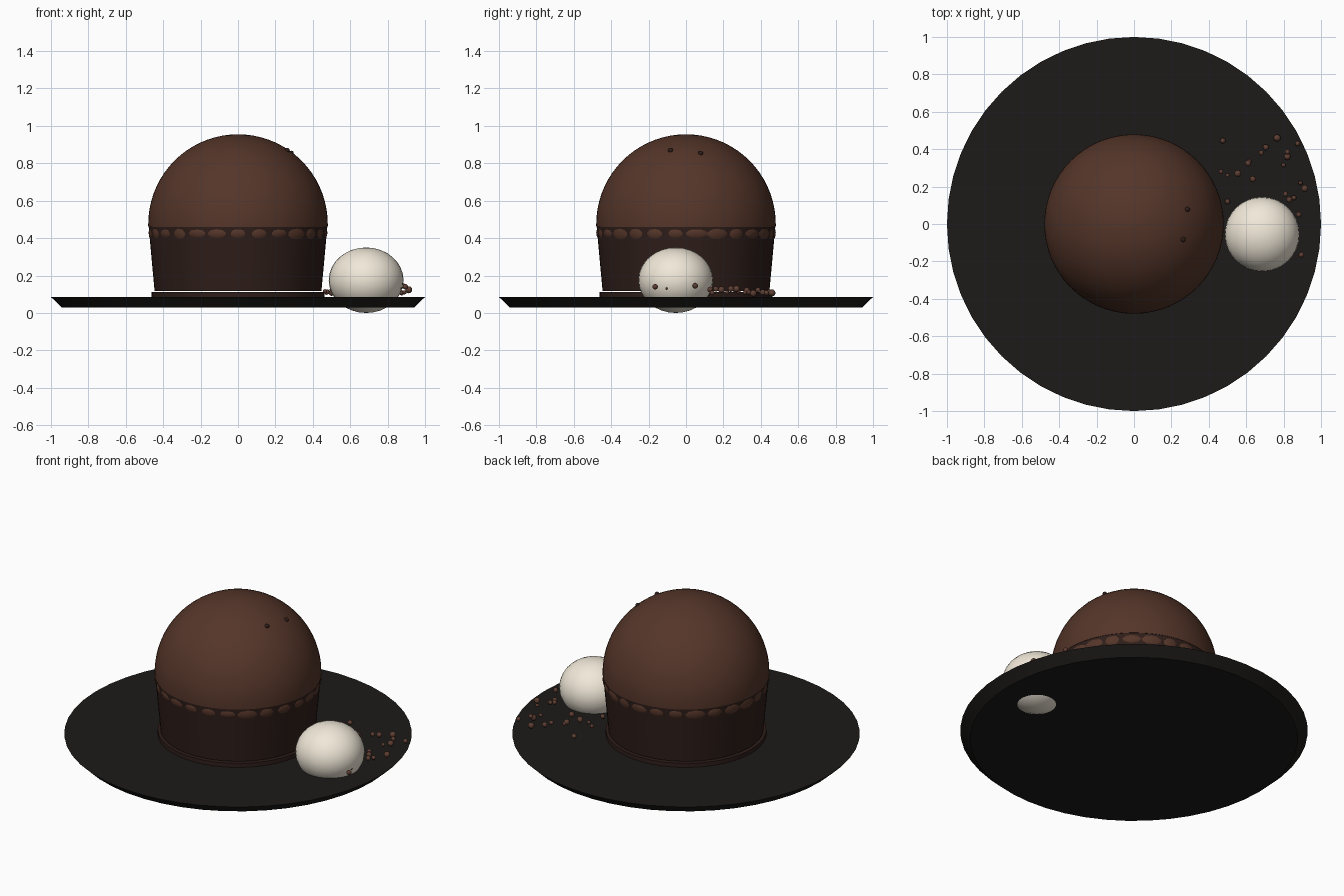
import bpy, math, random
from mathutils import Vector

if "Cube" in bpy.data.objects:
    bpy.data.objects.remove(bpy.data.objects["Cube"])

random.seed(4)


def material(name, rgb):
    m = bpy.data.materials.new(name)
    m.diffuse_color = (*rgb, 1)
    m.use_nodes = True
    m.node_tree.nodes["Principled BSDF"].inputs["Base Color"].default_value = m.diffuse_color
    return m


CHOCOLATE = material("chocolate", (0.09, 0.036, 0.022))
DARK_CAKE = material("dark_cake", (0.028, 0.013, 0.010))
SLATE = material("slate", (0.012, 0.011, 0.010))
CREAM = material("cream", (0.88, 0.81, 0.69))
CRUMB = material("crumb", (0.11, 0.048, 0.032))


def finish(name, mat, smooth=35):
    ob = bpy.context.object
    ob.name = name
    ob.data.materials.append(mat)
    if smooth:
        bpy.ops.object.shade_smooth_by_angle(angle=math.radians(smooth))
    return ob


def frustum(name, r_low, r_high, z_low, z_high, sides, mat, smooth=35):
    bpy.ops.mesh.primitive_cone_add(vertices=sides, radius1=r_low, radius2=r_high,
                                    depth=z_high - z_low, location=(0, 0, (z_low + z_high) / 2))
    return finish(name, mat, smooth)


def ellipsoid(name, loc, size, mat, turn=0, segments=32, rings=16):
    bpy.ops.mesh.primitive_uv_sphere_add(segments=segments, ring_count=rings, radius=1,
                                         location=loc, rotation=(0, 0, turn))
    bpy.context.object.scale = size
    return finish(name, mat, 60)


def lathe(name, profile, sides, mat):
    verts, faces = [(0, 0, profile[-1][1]), (0, 0, profile[0][1])], []
    for r, z in profile:
        for i in range(sides):
            a = 2 * math.pi * i / sides
            verts.append((r * math.cos(a), r * math.sin(a), z))
    last = 2 + (len(profile) - 1) * sides
    for i in range(sides):
        j = (i + 1) % sides
        for k in range(len(profile) - 1):
            p = 2 + k * sides
            faces.append((p + i, p + j, p + sides + j, p + sides + i))
        faces.append((last + i, last + j, 0))
        faces.append((2 + j, 2 + i, 1))
    me = bpy.data.meshes.new(name)
    me.from_pydata(verts, [], faces)
    ob = bpy.data.objects.new(name, me)
    bpy.context.collection.objects.link(ob)
    bpy.context.view_layer.objects.active = ob
    bpy.ops.object.select_all(action='DESELECT')
    ob.select_set(True)
    return finish(name, mat)


# Plate with sloping underside rim
frustum("plate", 0.942, 1.0, 0.03, 0.085, 48, SLATE, 30)

# Cake: thin foot, tapered body and rounded glaze
frustum("cake_foot", 0.462, 0.462, 0.084, 0.111, 64, DARK_CAKE)
frustum("cake_body", 0.446, 0.478, 0.116, 0.465, 64, DARK_CAKE)
R, ZC = 0.48, 0.475
dome = [(math.sqrt(R * R - 0.015 ** 2), 0.46)]
dome += [(R * math.cos(a), ZC + R * math.sin(a))
         for a in (math.radians(90) * k / 18 for k in range(18))]
dome.append((0.002, ZC + R))
lathe("glaze_dome", dome, 64, CHOCOLATE)

# Glaze drips half sunk into the cake wall
DRIPS = 26
for i in range(DRIPS):
    a = 2 * math.pi * i / DRIPS - math.pi / 2
    length = random.uniform(0.038, 0.052)
    ellipsoid("glaze_drip", (0.449 * math.cos(a), 0.449 * math.sin(a), 0.428),
              (0.031, random.uniform(0.06, 0.085), length), CHOCOLATE, a, 16, 10)

# Ice cream scoop, slightly sunk through the plate
ellipsoid("ice_cream_scoop", (0.685, -0.055, 0.175), (0.2, 0.2, 0.175), CREAM)


def crumb(name, x, y, z, r, mat):
    bpy.ops.mesh.primitive_ico_sphere_add(subdivisions=2, radius=r, location=(x, y, z))
    finish(name, mat, 60)


# Crumbs scattered beside the scoop
SPOTS = [(.475, .445), (.765, .46), (.875, .43), (.705, .41), (.82, .385), (.68, .38),
         (.82, .36), (.80, .315), (.61, .325), (.617, .335), (.465, .28), (.50, .26),
         (.555, .27), (.635, .24), (.89, .22), (.913, .19), (.81, .16), (.83, .13),
         (.855, .14), (.50, .12)]
for x, y in SPOTS:
    r = random.uniform(0.011, 0.019)
    crumb("crumb", x, y, random.uniform(0.102, 0.13), r, CRUMB)
for x, y, z in [(.88, .05, .145), (.895, -.165, .14), (.86, -.10, .135)]:
    crumb("crumb", x, y, z, 0.015, CRUMB)

# Two dark specks on the dome
for x, y in [(0.285, 0.078), (0.262, -0.083)]:
    n = Vector((x, y, math.sqrt(R * R - x * x - y * y)))
    crumb("dome_speck", n.x, n.y, ZC + n.z, 0.014, DARK_CAKE)
